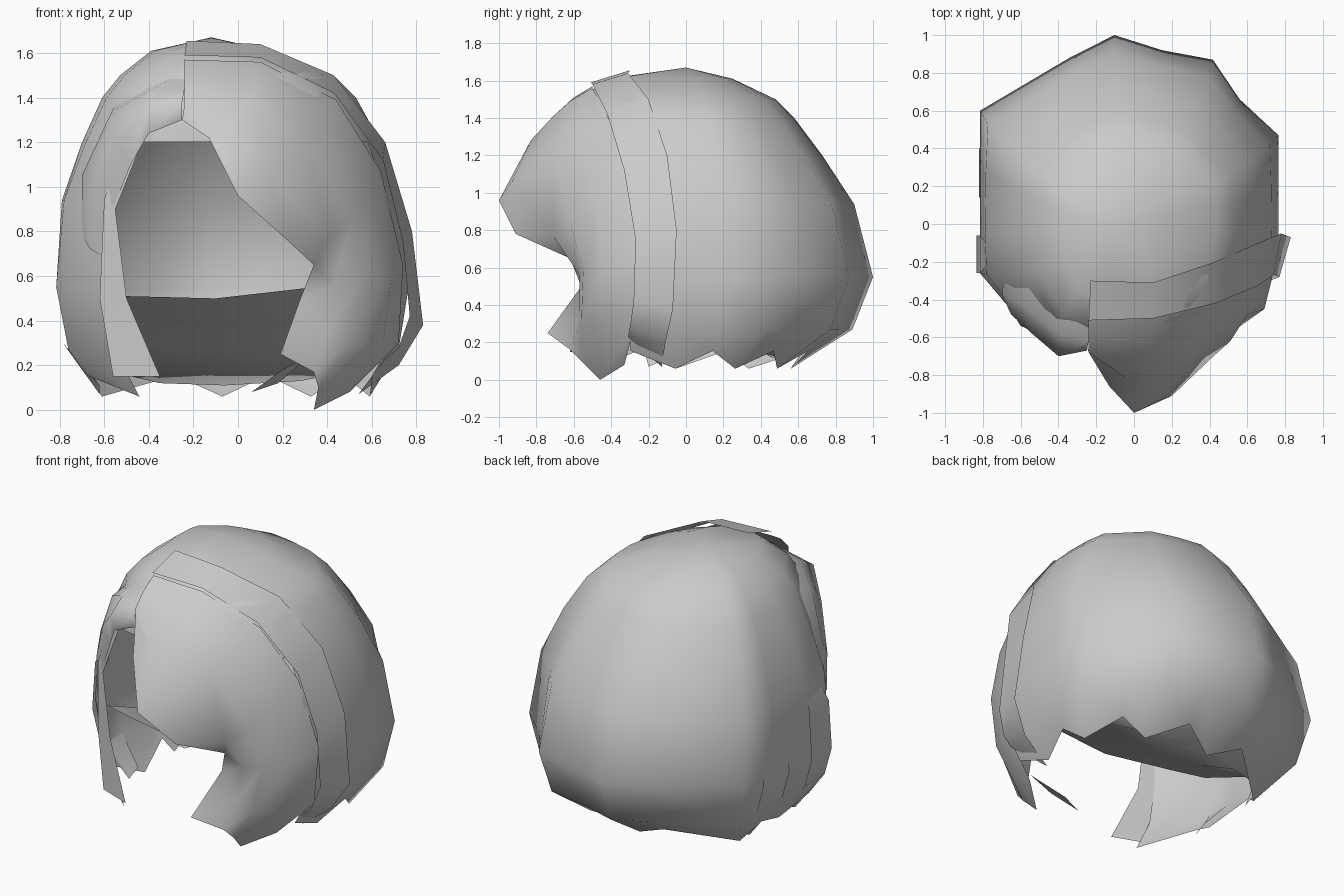
import bpy, bmesh, math
from mathutils import Vector

CENTRE = Vector((0, 0, 0.7))


def finish(name, bm):
    """Turn a sheet outward, shade it smooth and link it."""
    bm.normal_update()
    s = sum(f.normal.dot(f.calc_center_median() - CENTRE) * f.calc_area() for f in bm.faces)
    if s < 0:
        bmesh.ops.reverse_faces(bm, faces=bm.faces[:])
    for f in bm.faces:
        f.smooth = True
    me = bpy.data.meshes.new(name)
    bm.to_mesh(me)
    bm.free()
    ob = bpy.data.objects.new(name, me)
    bpy.context.collection.objects.link(ob)
    return ob


def sheet(name, lines):
    """Loft a sheet across polylines with equal point counts."""
    bm = bmesh.new()
    rows = [[bm.verts.new(p) for p in line] for line in lines]
    for a, b in zip(rows, rows[1:]):
        for i in range(len(a) - 1):
            bm.faces.new((a[i], a[i + 1], b[i + 1], b[i]))
    bmesh.ops.remove_doubles(bm, verts=bm.verts[:], dist=1e-4)
    return finish(name, bm)


# Cap: one outline (front centre first, toward +x), scaled by rings
OUTLINE = [(0, -1), (.4, -.97), (.72, -.8), (.93, -.52), (1, -.1), (1, .2),
           (1, .47), (.74, .66), (.56, .87), (.22, .92), (-.1, 1), (-.4, .88),
           (-1, .6), (-1, .3), (-1, -.1), (-1, -.45), (-.72, -.9), (-.4, -.97)]
# (z, centre x, half width, front y, back y, how round)
RINGS = [
    (1.61, -.12, .27, -.42, .25, .7),
    (1.50, -.05, .48, -.57, .48, .5),
    (1.40, -.04, .57, -.61, .58, .4),
    (1.20, -.03, .67, -.61, .73, .3),
    (0.94, -.03, .76, -.60, .90, .15),
    (0.55, -.025, .79, -.58, 1.0, 0),
    (0.27, -.02, .74, -.58, .89, 0),
    (0.06, -.01, .60, -.56, .56, 0),
]


def cap():
    bm = bmesh.new()
    n = len(OUTLINE)
    top = bm.verts.new((-.12, 0, 1.67))
    rows = []
    for k, (z, cx, rx, yf, yb, rnd) in enumerate(RINGS):
        row = []
        for i, p in enumerate(OUTLINE):
            d = math.hypot(*p)
            u, v = (c * (1 - rnd + rnd / d) for c in p)
            co = Vector((cx + rx * u, v * (yb if v > 0 else -yf), z))
            if k == len(RINGS) - 1 and i % 2:            # notch between tips
                co = co.lerp(rows[-1][i].co, .45)
            row.append(bm.verts.new(co))
        rows.append(row)
    for i in range(n):
        j = (i + 1) % n
        bm.faces.new((top, rows[0][i], rows[0][j]))
        for k in range(len(rows) - 1):
            if not (k >= 3 and (i < 3 or i >= 16)):      # face opening
                bm.faces.new((rows[k][i], rows[k + 1][i], rows[k + 1][j], rows[k][j]))
    bmesh.ops.delete(bm, geom=[v for v in bm.verts if not v.link_faces], context='VERTS')
    finish("hair_cap", bm)


cap()

# Sloping underside from the nape up to behind the jaw
sheet("underside", [
    [(-.74, -.25, .52), (-.50, -.30, .51), (-.10, -.38, .50), (.34, -.40, .55), (.70, -.22, .58)],
    [(-.74, .15, .35), (-.38, .15, .29), (-.06, .13, .27), (.34, .15, .29), (.70, .15, .36)],
    [(-.56, .36, .17), (-.35, .46, .12), (-.06, .53, .11), (.28, .46, .13), (.54, .30, .18)],
    [(-.69, .48, .30), (-.35, .70, .30), (-.10, .82, .30), (.28, .72, .30), (.64, .38, .30)],
])

# Swept fringe flowing from the parting into the right front lock
sheet("swept_fringe", [
    [(-.24, -.50, 1.57), (.10, -.50, 1.56), (.44, -.41, 1.39), (.64, -.31, 1.07),
     (.74, -.25, .65), (.72, -.27, .30), (.50, -.33, .08)],
    [(-.24, -.60, 1.51), (.09, -.62, 1.49), (.40, -.57, 1.30), (.60, -.48, .95),
     (.69, -.45, .60), (.65, -.45, .30), (.34, -.46, .00)],
    [(-.24, -.68, 1.43), (.06, -.71, 1.41), (.31, -.71, 1.20), (.51, -.62, .85),
     (.55, -.55, .58), (.50, -.56, .30), (.36, -.56, .10)],
    [(-.24, -.68, 1.37), (-.02, -.83, 1.28), (.14, -.93, 1.06), (.41, -.71, .77),
     (.43, -.57, .56), (.40, -.57, .35), (.34, -.63, .17)],
    [(-.25, -.65, 1.30), (-.13, -.86, 1.22), (0, -1.0, .96), (.20, -.91, .78),
     (.34, -.62, .65), (.28, -.56, .50), (.19, -.74, .25)],
])

# Overlaid band from the parting down the right side
sheet("right_band", [
    [(-.23, -.30, 1.655), (.10, -.31, 1.64), (.43, -.20, 1.50), (.66, -.10, 1.20),
     (.78, -.05, .80), (.83, -.07, .38), (.72, -.11, .20), (.54, -.13, .07)],
    [(-.24, -.51, 1.59), (.10, -.50, 1.58), (.43, -.42, 1.42), (.65, -.33, 1.12),
     (.74, -.27, .75), (.77, -.28, .42), (.72, -.30, .28), (.66, -.31, .23)],
])

# Short fringe left of the parting
sheet("left_fringe", [
    [(-.24, -.48, 1.52), (-.40, -.42, 1.46), (-.55, -.30, 1.37), (-.68, -.24, 1.10), (-.71, -.28, .82)],
    [(-.24, -.62, 1.44), (-.40, -.58, 1.43), (-.57, -.44, 1.33), (-.70, -.37, 1.05), (-.70, -.37, .78)],
    [(-.25, -.67, 1.38), (-.40, -.70, 1.35), (-.54, -.58, 1.20), (-.65, -.48, .95), (-.66, -.46, .72)],
    [(-.25, -.65, 1.30), (-.40, -.66, 1.24), (-.48, -.59, 1.10), (-.57, -.55, .88), (-.56, -.52, .66)],
])

# Left front lock curling in beside the face
sheet("left_front_lock", [
    [(-.43, -.58, 1.20), (-.55, -.56, .90), (-.50, -.56, .50), (-.35, -.62, .15)],
    [(-.52, -.54, 1.20), (-.60, -.54, .94), (-.62, -.51, .50), (-.56, -.54, .15)],
])

# Loose left strands: edge y values, start z, widest x, tip y
for name, y0, y1, z0, w, tip in (
    ("left_front_strand", -.26, -.06, 1.05, .835, -.20),
    ("left_back_strand", .14, .40, .85, .82, .25),
):
    start = (.10 - w, (y0 + y1) / 2, z0)
    edges = [[start] + [(dx - w, y, z) for dx, z in ((.02, (z0 + .5) / 2), (0, .48), (.05, .3))]
             + [(-.62, t, z1)] for y, t, z1 in ((y0, tip, .07), (y1, tip + .09, .11))]
    sheet(name, edges)

# Pointed tip curling in under the right lock
sheet("inner_tip", [[(.06, -.42, .08), (.20, -.50, .18)], [(.18, -.40, .12), (.34, -.52, .26)]])
